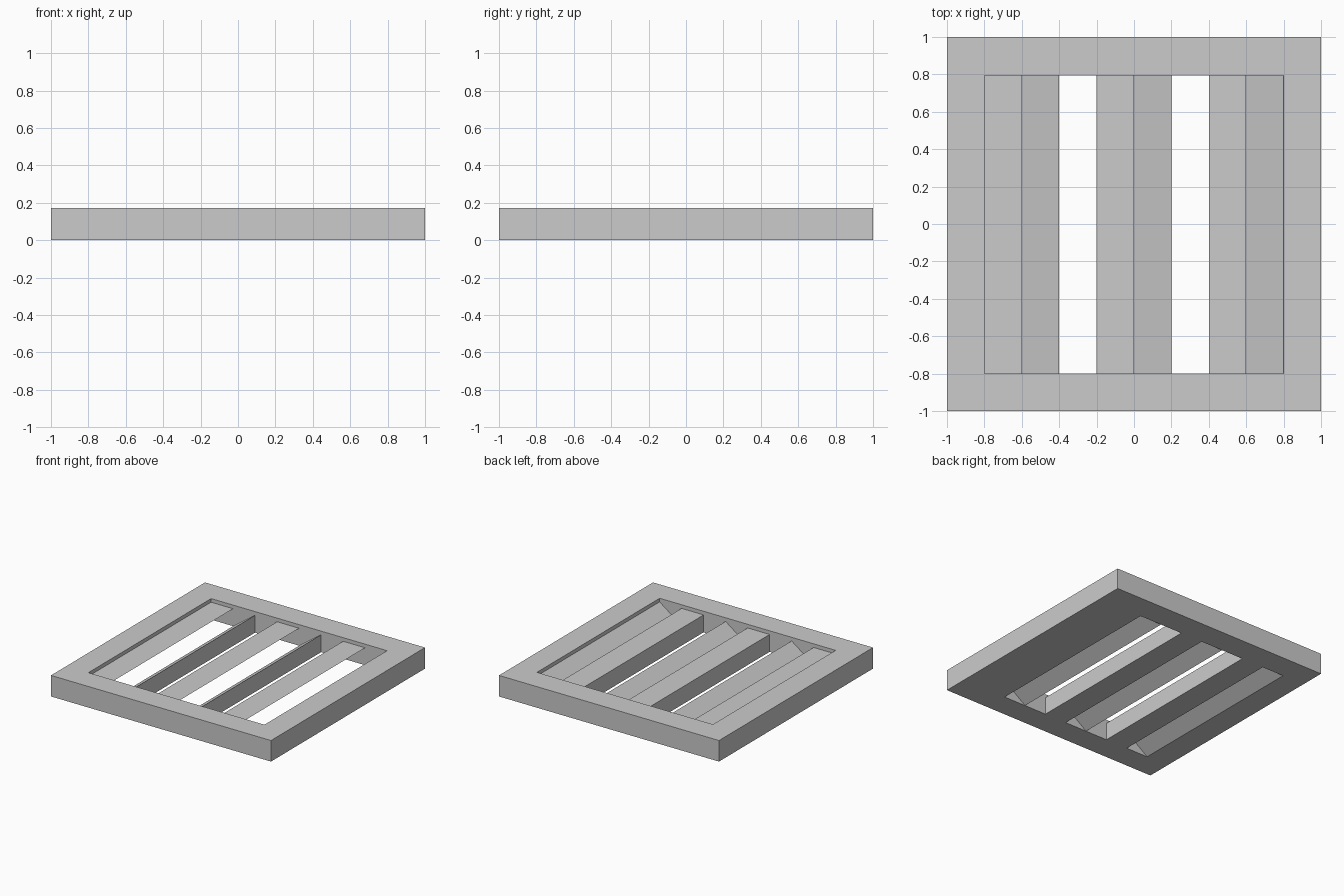
import bpy, bmesh

if "Cube" in bpy.data.objects:
    bpy.data.objects.remove(bpy.data.objects["Cube"])

HEIGHT = 0.173      # frame thickness
SLAT_TOP = 0.143    # slats sit slightly below the frame top
INNER = 0.80        # opening half width
Y_FRONT, Y_BACK = -0.80, 0.793


def finish(bm, name):
    bmesh.ops.recalc_face_normals(bm, faces=bm.faces[:])
    mesh = bpy.data.meshes.new(name)
    bm.to_mesh(mesh)
    bm.free()
    obj = bpy.data.objects.new(name, mesh)
    bpy.context.collection.objects.link(obj)
    return obj


def rect_ring(x0, x1, y0, y1):
    return [(x0, y0), (x1, y0), (x1, y1), (x0, y1)]


def make_frame():
    bm = bmesh.new()
    outer = [bm.verts.new((x, y, 0)) for x, y in rect_ring(-1, 1, -1, 1)]
    inner = [bm.verts.new((x, y, 0)) for x, y in rect_ring(-INNER, INNER, Y_FRONT, Y_BACK)]
    faces = []
    for i in range(4):
        j = (i + 1) % 4
        faces.append(bm.faces.new((outer[i], outer[j], inner[j], inner[i])))
    # Keep the bottom ring and raise a copy into the top
    result = bmesh.ops.extrude_face_region(bm, geom=faces, use_keep_orig=True)
    top = [g for g in result["geom"] if isinstance(g, bmesh.types.BMVert)]
    bmesh.ops.translate(bm, verts=top, vec=(0, 0, HEIGHT))
    return finish(bm, "frame")


def make_prism(name, profile):
    # Triangular slat running the depth of the opening
    bm = bmesh.new()
    front = [bm.verts.new((x, Y_FRONT, z)) for x, z in profile]
    back = [bm.verts.new((x, Y_BACK, z)) for x, z in profile]
    bm.faces.new(front)
    bm.faces.new(back[::-1])
    n = len(profile)
    for i in range(n):
        j = (i + 1) % n
        bm.faces.new((front[i], front[j], back[j], back[i]))
    return finish(bm, name)


make_frame()

# Three pairs of slats, each pair leaving a slanted channel between them
for k in range(3):
    x = -INNER + 0.6 * k
    make_prism(f"upper_slat_{k + 1}", [(x, 0), (x + 0.2, SLAT_TOP), (x, SLAT_TOP)])
    make_prism(f"lower_slat_{k + 1}", [(x + 0.2, 0), (x + 0.4, 0), (x + 0.4, SLAT_TOP)])
